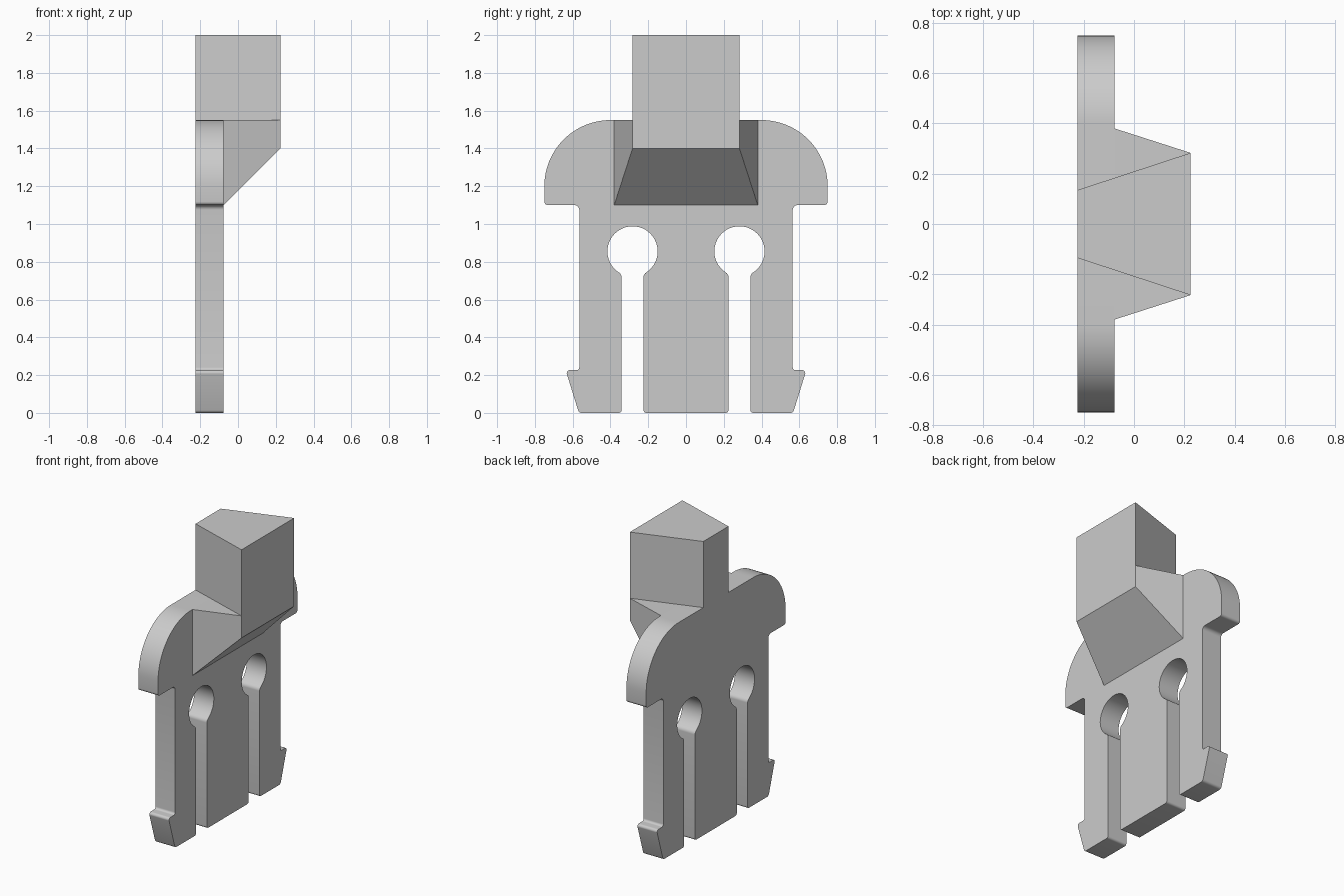
import bpy, bmesh, math
from mathutils import Vector

if "Cube" in bpy.data.objects:
    bpy.data.objects.remove(bpy.data.objects["Cube"], do_unlink=True)

BACK, FACE, FRONT = -0.225, -0.077, 0.225   # depth planes along x
SHOULDER, TOP = 1.55, 2.0

grey = bpy.data.materials.new("plain grey")
grey.use_nodes = True
grey.diffuse_color = (0.6, 0.6, 0.6, 1)
grey.node_tree.nodes["Principled BSDF"].inputs["Base Color"].default_value = (0.6, 0.6, 0.6, 1)


def arc(cy, cz, r, start, end, steps):
    """Arc points as (y, z, fillet radius)."""
    angles = [math.radians(start + (end - start) * i / steps) for i in range(steps + 1)]
    return [(cy + r * math.cos(a), cz + r * math.sin(a), 0) for a in angles]


def fillet(points, steps=5):
    """Round each corner of a closed outline by its own radius."""
    out = []
    for i, (y, z, r) in enumerate(points):
        p = Vector((y, z))
        if r == 0:
            out.append(p)
            continue
        a = (Vector(points[i - 1][:2]) - p).normalized()
        b = (Vector(points[(i + 1) % len(points)][:2]) - p).normalized()
        half_angle = a.angle(b) / 2
        centre = p + (a + b).normalized() * (r / math.sin(half_angle))
        reach = r / math.tan(half_angle)
        start, end = p + a * reach - centre, p + b * reach - centre
        for k in range(steps + 1):
            # Blend between the tangent points, held at the fillet radius
            out.append(centre + start.lerp(end, k / steps).normalized() * r)
    return out


def make_object(name, bm):
    bmesh.ops.recalc_face_normals(bm, faces=bm.faces)
    mesh = bpy.data.meshes.new(name)
    bm.to_mesh(mesh)
    bm.free()
    mesh.materials.append(grey)
    ob = bpy.data.objects.new(name, mesh)
    bpy.context.collection.objects.link(ob)
    return ob


def extrude(name, loop, offset):
    bm = bmesh.new()
    face = bm.faces.new([bm.verts.new(p) for p in loop])
    top = bmesh.ops.extrude_face_region(bm, geom=[face], use_keep_orig=True)
    bmesh.ops.translate(bm, vec=offset, verts=[v for v in top["geom"] if isinstance(v, bmesh.types.BMVert)])
    return make_object(name, bm)


# Flat clip plate: half outline with keyhole slot, barbed leg and round shoulder
half = [(0.225, 0, 0.015), (0.225, 0.734, 0.03)]
half += arc(0.283, 0.855, 0.133, 242, -62, 40)[1:-1]
half += [(0.341, 0.734, 0.03), (0.341, 0, 0.015),
         (0.567, 0, 0.02), (0.637, 0.226, 0.015), (0.565, 0.226, 0.015),
         (0.565, 1.1, 0.025), (0.75, 1.1, 0.018)]
half += arc(0.4, 1.2, 0.35, 0, 90, 24)
outline = half + [(-y, z, r) for y, z, r in reversed(half)]
plate = extrude("clip_plate", [(BACK, p.x, p.y) for p in fillet(outline)], (FACE - BACK, 0, 0))

# Upright post with flared plan, standing on the wedge and plate
extrude("post", [(BACK, -0.135, SHOULDER), (FRONT, -0.283, SHOULDER),
                 (FRONT, 0.283, SHOULDER), (BACK, 0.135, SHOULDER)], (0, 0, TOP - SHOULDER))

# Sloping wedge that carries the post
bm = bmesh.new()
for s in (-1, 1):
    for x, y, z in ((FACE, 0.38, 1.1), (FACE, 0.38, SHOULDER), (FRONT, 0.283, 1.4), (FRONT, 0.283, SHOULDER)):
        bm.verts.new((x, s * y, z))
bmesh.ops.convex_hull(bm, input=bm.verts)
bmesh.ops.dissolve_limit(bm, angle_limit=math.radians(1), verts=bm.verts, edges=bm.edges)
make_object("wedge", bm)

# Smooth the plate's rounded edges
bpy.ops.object.select_all(action='DESELECT')
plate.select_set(True)
bpy.context.view_layer.objects.active = plate
bpy.ops.object.shade_smooth_by_angle(angle=math.radians(30))
